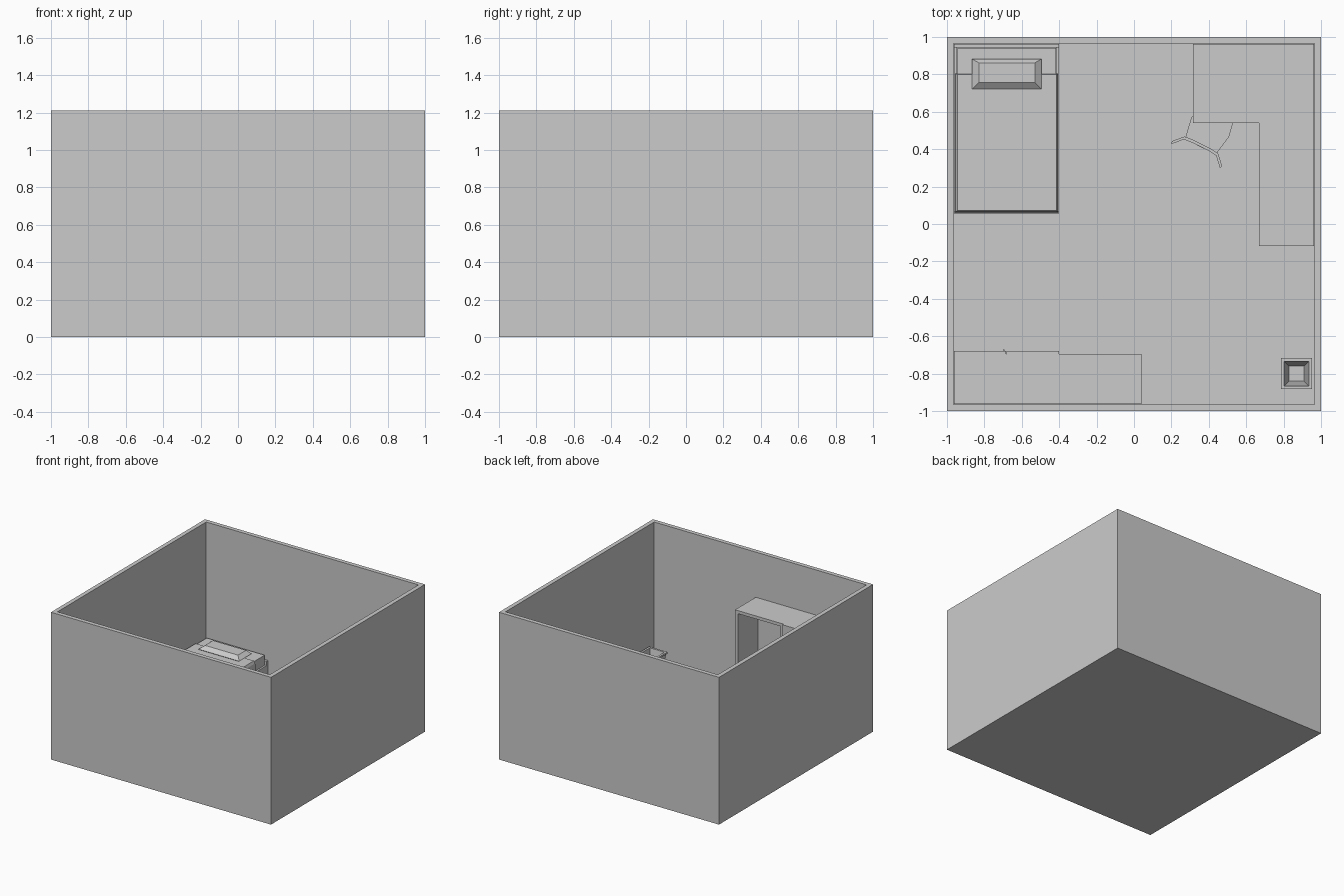
import bpy, bmesh, math
from mathutils import Matrix, Vector

if "Cube" in bpy.data.objects:
    bpy.data.objects.remove(bpy.data.objects["Cube"])


def finish(name, bm):
    bmesh.ops.recalc_face_normals(bm, faces=bm.faces)
    me = bpy.data.meshes.new(name)
    bm.to_mesh(me)
    bm.free()
    ob = bpy.data.objects.new(name, me)
    bpy.context.collection.objects.link(ob)
    return ob


def box(name, x0, x1, y0, y1, z0, z1):
    bm = bmesh.new()
    bmesh.ops.create_cube(bm, size=1)
    bmesh.ops.scale(bm, vec=(x1 - x0, y1 - y0, z1 - z0), verts=bm.verts)
    bmesh.ops.translate(bm, vec=((x0 + x1) / 2, (y0 + y1) / 2, (z0 + z1) / 2), verts=bm.verts)
    return finish(name, bm)


def prism(name, pts, z0, z1):
    """Extrude a flat outline upwards."""
    bm = bmesh.new()
    f = bm.faces.new([bm.verts.new((x, y, z0)) for x, y in pts])
    r = bmesh.ops.extrude_face_region(bm, geom=[f])
    vs = [v for v in r['geom'] if isinstance(v, bmesh.types.BMVert)]
    bmesh.ops.translate(bm, vec=(0, 0, z1 - z0), verts=vs)
    return finish(name, bm)


def loft(name, rings):
    """Stack of rectangles (x0, x1, y0, y1, z) joined by side walls, capped at both ends."""
    bm = bmesh.new()
    loops = [[bm.verts.new(p) for p in ((a, c, z), (b, c, z), (b, d, z), (a, d, z))]
             for a, b, c, d, z in rings]
    for lo, hi in zip(loops, loops[1:]):
        for i in range(4):
            j = (i + 1) % 4
            bm.faces.new((lo[i], lo[j], hi[j], hi[i]))
    bm.faces.new(loops[0][::-1])
    bm.faces.new(loops[-1])
    return finish(name, bm)


def square(cx, cy, h, z):
    return (cx - h, cx + h, cy - h, cy + h, z)


# Open-topped room shell: outside up, over the rim, down to the floor
W, H, T = 1.0, 1.21, 0.035
loft("room", [square(0, 0, W, 0), square(0, 0, W, H), square(0, 0, W - T, H), square(0, 0, W - T, T)])
F = T

# Bed: end boards, rails, mattress, blanket, pillow
BX0, BX1, BY0, BY1 = -0.962, -0.40, 0.055, 0.963
box("bed_headboard", BX0, BX1, BY1 - 0.02, BY1, F, 0.225)
box("bed_footboard", BX0, BX1, BY0, BY0 + 0.012, F, 0.20)
for side, x in (("left", BX0), ("right", BX1 - 0.015)):
    box("bed_rail_" + side, x, x + 0.015, BY0, BY1, 0.10, 0.19)
box("bed_base", BX0 + 0.01, BX1 - 0.01, BY0 + 0.01, BY1 - 0.01, 0.12, 0.17)
box("mattress", -0.943, -0.417, 0.075, 0.942, 0.17, 0.272)
loft("blanket", [(-0.957, -0.405, 0.062, 0.805, 0.19), (-0.955, -0.407, 0.064, 0.805, 0.26),
                 (-0.945, -0.415, 0.072, 0.80, 0.28)])
loft("pillow", [(-0.84, -0.52, 0.74, 0.865, 0.265), (-0.865, -0.495, 0.722, 0.882, 0.285),
                (-0.83, -0.53, 0.757, 0.862, 0.312)])

# Wardrobe with two doors and knobs
TOP, FY, BY = 0.84, -0.694, -0.963
box("wardrobe", -0.963, -0.40, BY, FY, F, TOP)
for i, (a, b) in enumerate(((-0.963, -0.684), (-0.681, -0.402))):
    box("wardrobe_door_%d" % i, a, b, FY, FY + 0.014, F + 0.02, TOP)
box("wardrobe_handle", -0.70, -0.693, FY + 0.01, FY + 0.024, 0.38, 0.46)

# Open shelf unit beside the wardrobe
box("shelf_top", -0.40, 0.04, BY, FY, TOP - 0.025, TOP)
box("shelf_side", 0.013, 0.04, BY, FY, F, TOP - 0.025)
box("shelf_divider", -0.40, -0.375, BY, FY, F, TOP - 0.025)
box("shelf_back", -0.375, 0.013, BY, BY + 0.012, F, TOP - 0.025)
box("shelf_lower", -0.375, 0.013, BY + 0.012, FY, 0.29, 0.315)
box("shelf_bottom", -0.375, 0.013, BY + 0.012, FY, F, F + 0.025)

# L-shaped desk with panel legs
DZ = 0.36
prism("desk_top", [(0.316, 0.963), (0.316, 0.54), (0.668, 0.54), (0.668, -0.117),
                   (0.963, -0.117), (0.963, 0.963)], DZ - 0.025, DZ)
box("desk_leg_left", 0.316, 0.341, 0.55, 0.963, F, DZ - 0.025)
box("desk_leg_front", 0.678, 0.963, -0.117, -0.092, F, DZ - 0.025)
box("desk_leg_corner", 0.938, 0.963, 0.938, 0.963, F, DZ - 0.025)

# Waste bin: tapered outside, flat rim, sloping inside
cx, cy = 0.869, -0.80
loft("waste_bin", [square(cx, cy, 0.055, F), square(cx, cy, 0.075, 0.205), square(cx, cy, 0.083, 0.208),
                   square(cx, cy, 0.083, 0.222), square(cx, cy, 0.066, 0.222), square(cx, cy, 0.04, F + 0.012)])

# Swivel chair built around its own centre, then turned to the desk
seat = [(-0.094, 0.0), (-0.113, 0.105), (-0.098, 0.185), (-0.05, 0.215)]
seat += [(-x, y) for x, y in reversed(seat)]
chair = [prism("chair_seat", seat, 0.195, 0.225)]
t = 0.016
back = [(-0.15, -0.052), (-0.1, 0.0), (-0.05, 0.005)]
back += [(-x, y) for x, y in reversed(back)]
back += [(x * 0.97, y - t) for x, y in reversed(back)]
chair.append(prism("chair_backrest", back, 0.27, 0.44))
chair.append(box("chair_back_support", -0.02, 0.02, -0.012, 0.004, 0.20, 0.30))
chair.append(box("chair_column", -0.012, 0.012, 0.093, 0.117, F + 0.02, 0.195))
for i in range(5):
    leg = box("chair_foot_%d" % i, 0, 0.095, -0.01, 0.01, F, F + 0.025)
    leg.data.transform(Matrix.Translation((0, 0.105, 0)) @ Matrix.Rotation(math.radians(90 + 72 * i), 4, 'Z'))
    chair.append(leg)
place = Matrix.Translation(Vector((0.36, 0.423, 0))) @ Matrix.Rotation(math.radians(-26.5), 4, 'Z')
for ob in chair:
    ob.data.transform(place)
